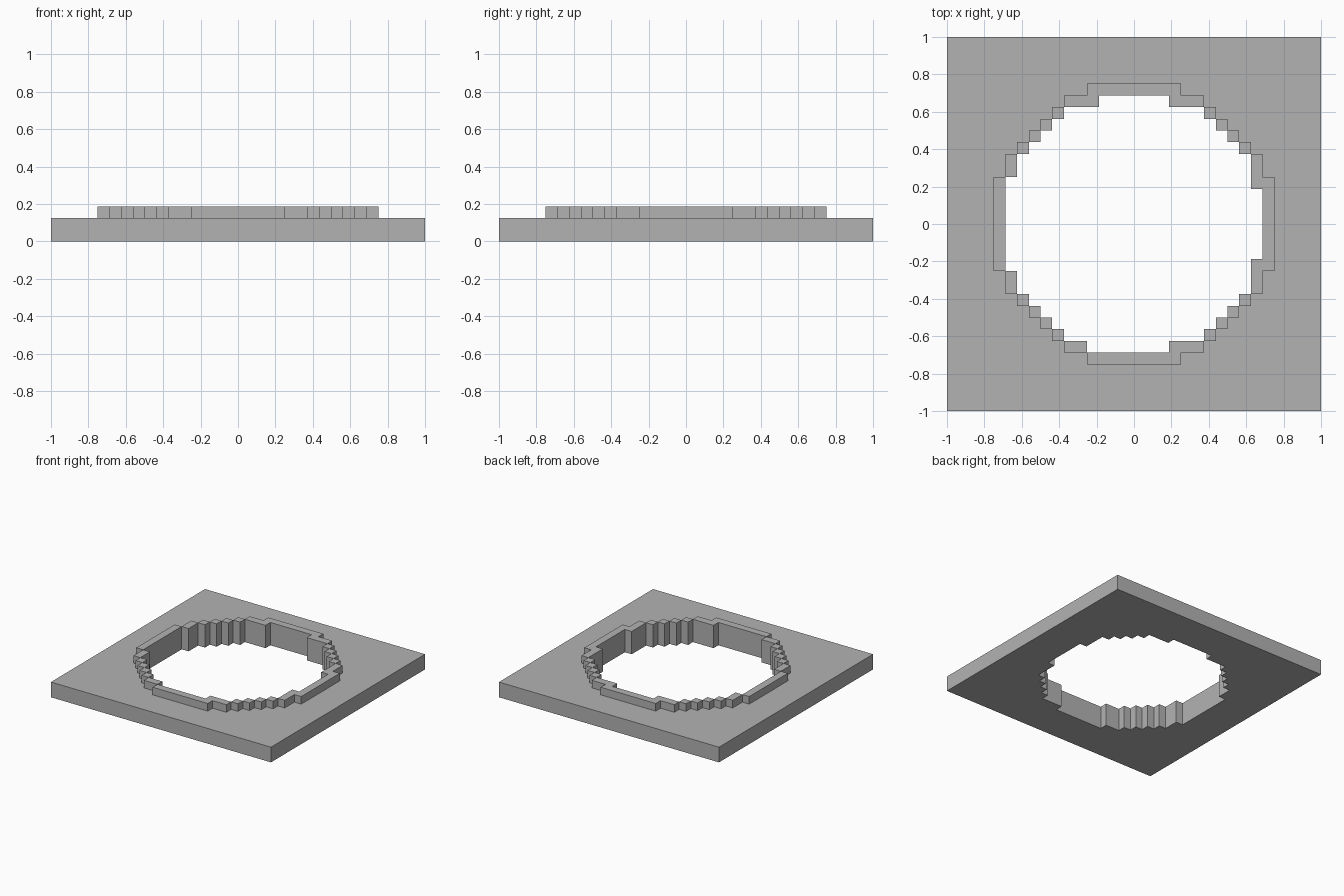
import bpy, bmesh

if "Cube" in bpy.data.objects:
    bpy.data.objects.remove(bpy.data.objects["Cube"])

U = 1 / 16  # size of one grid step

grey = bpy.data.materials.new("plain grey")
grey.diffuse_color = (0.45, 0.45, 0.45, 1)
grey.use_nodes = True
grey.node_tree.nodes["Principled BSDF"].inputs["Base Color"].default_value = grey.diffuse_color

# Half widths of the stepped circles, per row away from the centre
OUTER = [12] * 4 + [11] * 2 + [10, 9, 8, 7, 6, 4]
INNER = [11] * 4 + [10] * 2 + [9, 8, 7, 6, 4]


def disc(half_widths):
    """Cells of a four-way symmetric stepped disc."""
    cells = set()
    for row, w in enumerate(half_widths):
        for i in range(-w, w):
            cells |= {(i, row), (i, -1 - row)}
    return cells


def solid(name, cells, z0, z1, top, bottom):
    """Upright block over a set of cells; top and bottom list the capped cells."""
    bm = bmesh.new()
    known = {}

    def vert(x, y, z):
        if (x, y, z) not in known:
            known[x, y, z] = bm.verts.new((x * U, y * U, z * U))
        return known[x, y, z]

    for i, j in sorted(cells):
        ring = [(i, j), (i + 1, j), (i + 1, j + 1), (i, j + 1)]
        if (i, j) in top:
            bm.faces.new([vert(x, y, z1) for x, y in ring])
        if (i, j) in bottom:
            bm.faces.new([vert(x, y, z0) for x, y in reversed(ring)])
        # Walls only where the neighbouring cell is empty
        for k, (dx, dy) in enumerate([(0, -1), (1, 0), (0, 1), (-1, 0)]):
            if (i + dx, j + dy) not in cells:
                a, b = ring[k], ring[(k + 1) % 4]
                bm.faces.new([vert(*a, z0), vert(*b, z0), vert(*b, z1), vert(*a, z1)])
    mesh = bpy.data.meshes.new(name)
    bm.to_mesh(mesh)
    bm.free()
    mesh.materials.append(grey)
    bpy.context.collection.objects.link(bpy.data.objects.new(name, mesh))


# Small teeth that stick into the opening
teeth = {(3, 10), (-4, 10), (3, -11), (10, 3), (10, -4)}
hole = disc(INNER) - teeth
rim = disc(OUTER) - hole
plate = {(i, j) for i in range(-16, 16) for j in range(-16, 16)} - hole

# Square plate with the stepped round opening
solid("base_plate", plate, 0, 2, top=plate - rim, bottom=plate)
# Raised collar around the opening
solid("raised_rim", rim, 2, 3, top=rim, bottom=set())
